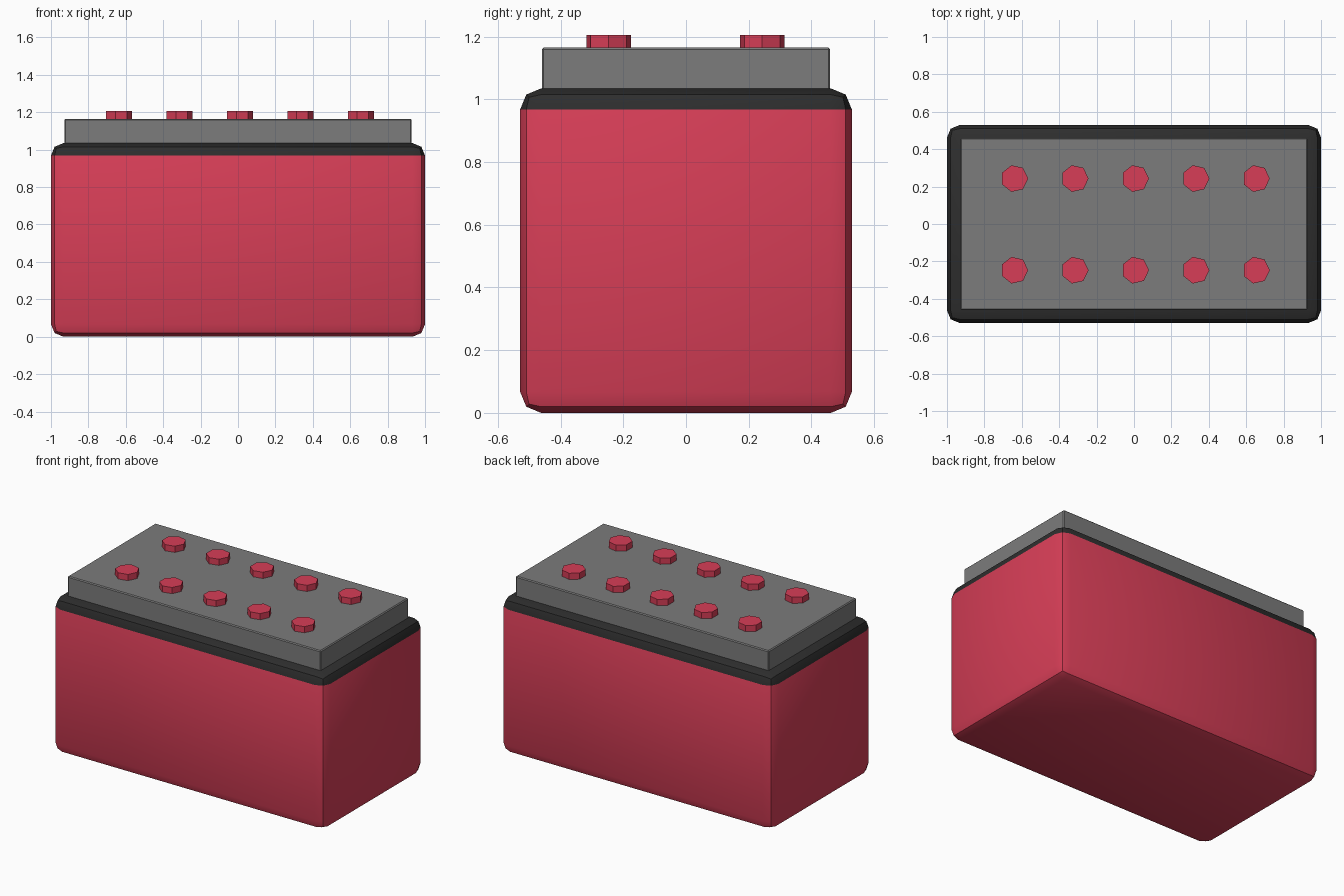
import bpy, bmesh, math
from mathutils import Matrix

if "Cube" in bpy.data.objects:
    bpy.data.objects.remove(bpy.data.objects["Cube"])


def material(name, rgb):
    m = bpy.data.materials.new(name)
    m.diffuse_color = (*rgb, 1)
    m.use_nodes = True
    m.node_tree.nodes["Principled BSDF"].inputs["Base Color"].default_value = m.diffuse_color
    return m


red = material("red", (0.68, 0.048, 0.095))
grey = material("mid grey", (0.20, 0.20, 0.20))
dark = material("dark grey", (0.027, 0.027, 0.027))


def finish(name, bm, mats, smooth=True):
    me = bpy.data.meshes.new(name)
    bm.normal_update()
    bm.to_mesh(me)
    bm.free()
    for m in mats:
        me.materials.append(m)
    ob = bpy.data.objects.new(name, me)
    bpy.context.collection.objects.link(ob)
    if smooth:
        bpy.ops.object.select_all(action='DESELECT')
        ob.select_set(True)
        bpy.context.view_layer.objects.active = ob
        bpy.ops.object.shade_smooth_by_angle(angle=math.radians(30))
    return ob


def box(w, d, z0, z1, bevel, segments):
    bm = bmesh.new()
    bmesh.ops.create_cube(bm, size=1, matrix=Matrix.Translation((0, 0, (z0 + z1) / 2))
                          @ Matrix.Diagonal((w, d, z1 - z0, 1)))
    bmesh.ops.bevel(bm, geom=bm.edges[:], offset=bevel, segments=segments,
                    profile=0.5, affect='EDGES')
    return bm


# Case: rounded box, its upper rim and top are dark
bm = box(2.0, 1.058, 0, 1.035, 0.067, 2)
for f in bm.faces:
    f.material_index = 1 if f.calc_center_median().z > 0.97 else 0
finish("case", bm, [red, dark])

# Lid block on top
finish("lid", box(1.855, 0.92, 1.0, 1.165, 0.006, 1), [grey])

# Two rows of seven-sided caps
for row, y in (("front", -0.247), ("back", 0.243)):
    for i in range(5):
        bm = bmesh.new()
        ring = [bm.verts.new((0.007 + (i - 2) * 0.323 + 0.073 * math.cos(k * math.tau / 7),
                              y + 0.073 * math.sin(k * math.tau / 7), 1.15))
                for k in range(7)]
        base = bm.faces.new(ring)
        ext = bmesh.ops.extrude_face_region(bm, geom=[base])
        top = [v for v in ext["geom"] if isinstance(v, bmesh.types.BMVert)]
        bmesh.ops.translate(bm, verts=top, vec=(0, 0, 0.056))
        bmesh.ops.recalc_face_normals(bm, faces=bm.faces[:])
        finish(f"{row}_cap_{i + 1}", bm, [red], smooth=False)
